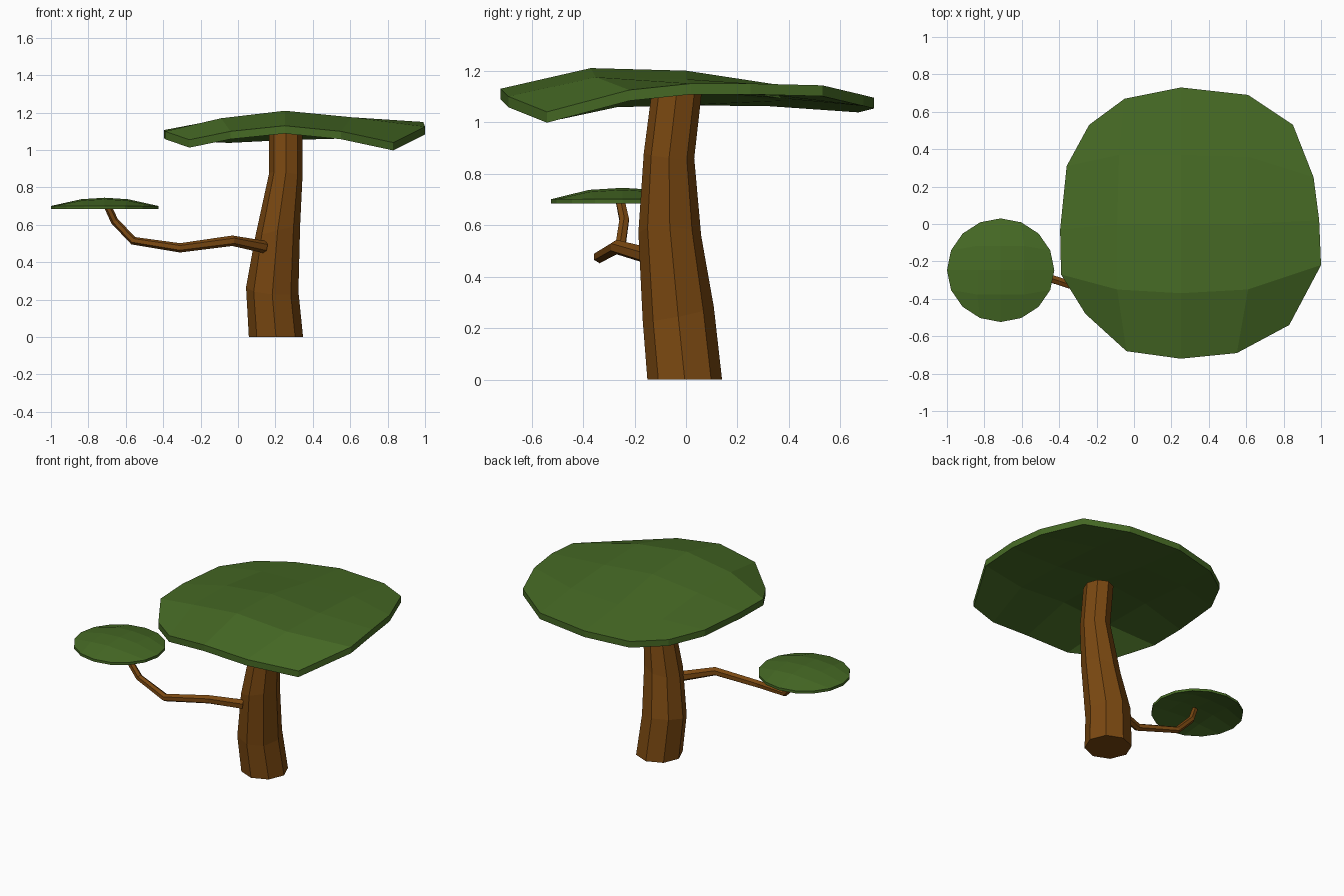
import bpy, bmesh, math
from mathutils import Vector

if "Cube" in bpy.data.objects:
    bpy.data.objects.remove(bpy.data.objects["Cube"])


def material(name, rgb):
    m = bpy.data.materials.new(name)
    m.diffuse_color = (*rgb, 1)
    m.use_nodes = True
    m.node_tree.nodes["Principled BSDF"].inputs["Base Color"].default_value = m.diffuse_color
    return m


bark = material("bark_brown", (0.195, 0.065, 0.0056))
leaf = material("leaf_green", (0.061, 0.143, 0.018))


def finish(name, bm, mat):
    bmesh.ops.recalc_face_normals(bm, faces=bm.faces)
    me = bpy.data.meshes.new(name)
    bm.to_mesh(me)
    bm.free()
    me.materials.append(mat)
    ob = bpy.data.objects.new(name, me)
    bpy.context.collection.objects.link(ob)
    return ob


def skin(bm, rings):
    """Join rings of equal size into a capped tube."""
    loops = [[bm.verts.new(p) for p in ring] for ring in rings]
    n = len(loops[0])
    for a, b in zip(loops, loops[1:]):
        for i in range(n):
            j = (i + 1) % n
            bm.faces.new((a[i], a[j], b[j], b[i]))
    bm.faces.new(loops[0][::-1])
    bm.faces.new(loops[-1])


def slab(name, rows, thick):
    """Thin leaf pad: a 5 x 5 grid of points with a matching underside."""
    bm = bmesh.new()
    top = [[bm.verts.new(p) for p in r] for r in rows]
    low = [[bm.verts.new((p[0], p[1], p[2] - thick)) for p in r] for r in rows]
    for j in range(4):
        for i in range(4):
            for g in (top, low):
                bm.faces.new((g[j][i], g[j][i + 1], g[j + 1][i + 1], g[j + 1][i]))
    rim = ([(0, i) for i in range(4)] + [(j, 4) for j in range(4)]
           + [(4, i) for i in range(4, 0, -1)] + [(j, 0) for j in range(4, 0, -1)])
    for (a, b), (c, d) in zip(rim, rim[1:] + rim[:1]):
        bm.faces.new((top[a][b], top[c][d], low[c][d], low[a][b]))
    return finish(name, bm, leaf)


# Trunk: eight-sided, centre x, y, z, radius x, radius y, tilt in x and y
trunk = [(0.203, -0.005, 0.0, 0.145, 0.145, 0, 0),
         (0.183, -0.030, 0.255, 0.140, 0.138, -0.08, 0.2),
         (0.212, -0.063, 0.565, 0.120, 0.122, 0.25, -0.05),
         (0.256, -0.066, 0.87, 0.089, 0.098, -0.1, -0.1),
         (0.256, -0.035, 1.125, 0.089, 0.097, 0, 0)]
rings = []
for x, y, z, rx, ry, tx, ty in trunk:
    ring = []
    for k in range(8):
        a = math.tau * k / 8
        dx, dy = rx * math.cos(a), ry * math.sin(a)
        ring.append((x + dx, y + dy, z + tx * dx + ty * dy))
    rings.append(ring)
bm = bmesh.new()
skin(bm, rings)
finish("trunk", bm, bark)

# Branch: six-sided tapering tube along a bent path
path = [((0.14, -0.15, 0.482), 0.033), ((-0.03, -0.27, 0.515), 0.028),
        ((-0.31, -0.335, 0.477), 0.025), ((-0.56, -0.255, 0.515), 0.022),
        ((-0.66, -0.24, 0.62), 0.021), ((-0.705, -0.26, 0.715), 0.019)]
pts = [Vector(p) for p, r in path]
rings = []
for i, (p, r) in enumerate(path):
    t = sum(((pts[k + 1] - pts[k]).normalized()
             for k in (i - 1, i) if 0 <= k < len(pts) - 1), Vector()).normalized()
    u = t.cross(Vector((0, 1, 0))).normalized()
    v = t.cross(u)
    rings.append([pts[i] + r * (math.cos(math.tau * k / 6) * u
                                + math.sin(math.tau * k / 6) * v) for k in range(6)])
bm = bmesh.new()
skin(bm, rings)
finish("branch", bm, bark)

# Main canopy: rows from front to back
slab("main_canopy", [
    [(-0.26, -0.48, 1.055), (-0.04, -0.68, 1.10), (0.25, -0.72, 1.13),
     (0.55, -0.69, 1.10), (0.83, -0.54, 1.04)],
    [(-0.39, -0.27, 1.10), (-0.09, -0.35, 1.17), (0.25, -0.37, 1.21),
     (0.61, -0.35, 1.175), (1.0, -0.22, 1.125)],
    [(-0.395, -0.03, 1.107), (-0.09, 0.0, 1.165), (0.25, 0.0, 1.20),
     (0.61, 0.0, 1.167), (0.99, 0.02, 1.15)],
    [(-0.36, 0.31, 1.105), (-0.08, 0.37, 1.125), (0.25, 0.37, 1.135),
     (0.61, 0.36, 1.145), (0.96, 0.25, 1.15)],
    [(-0.24, 0.53, 1.09), (-0.05, 0.67, 1.08), (0.25, 0.73, 1.095),
     (0.61, 0.69, 1.105), (0.85, 0.53, 1.143)]], 0.042)

# Small canopy: same grid bent into a shallow round dome
rows = []
for j in range(-2, 3):
    row = []
    for i in range(-2, 3):
        if max(abs(i), abs(j)) == 2:
            s = math.hypot(math.tan(i * math.pi / 8), math.tan(j * math.pi / 8))
            a = math.atan2(math.tan(j * math.pi / 8), math.tan(i * math.pi / 8))
            p = (0.287 * math.cos(a), 0.277 * math.sin(a), 0.701)
        else:
            p = (0.125 * i, 0.13 * j, 0.745 - 0.008 * (abs(i) + abs(j)))
        row.append((p[0] - 0.713, p[1] - 0.247, p[2]))
    rows.append(row)
slab("small_canopy", rows, 0.017)
